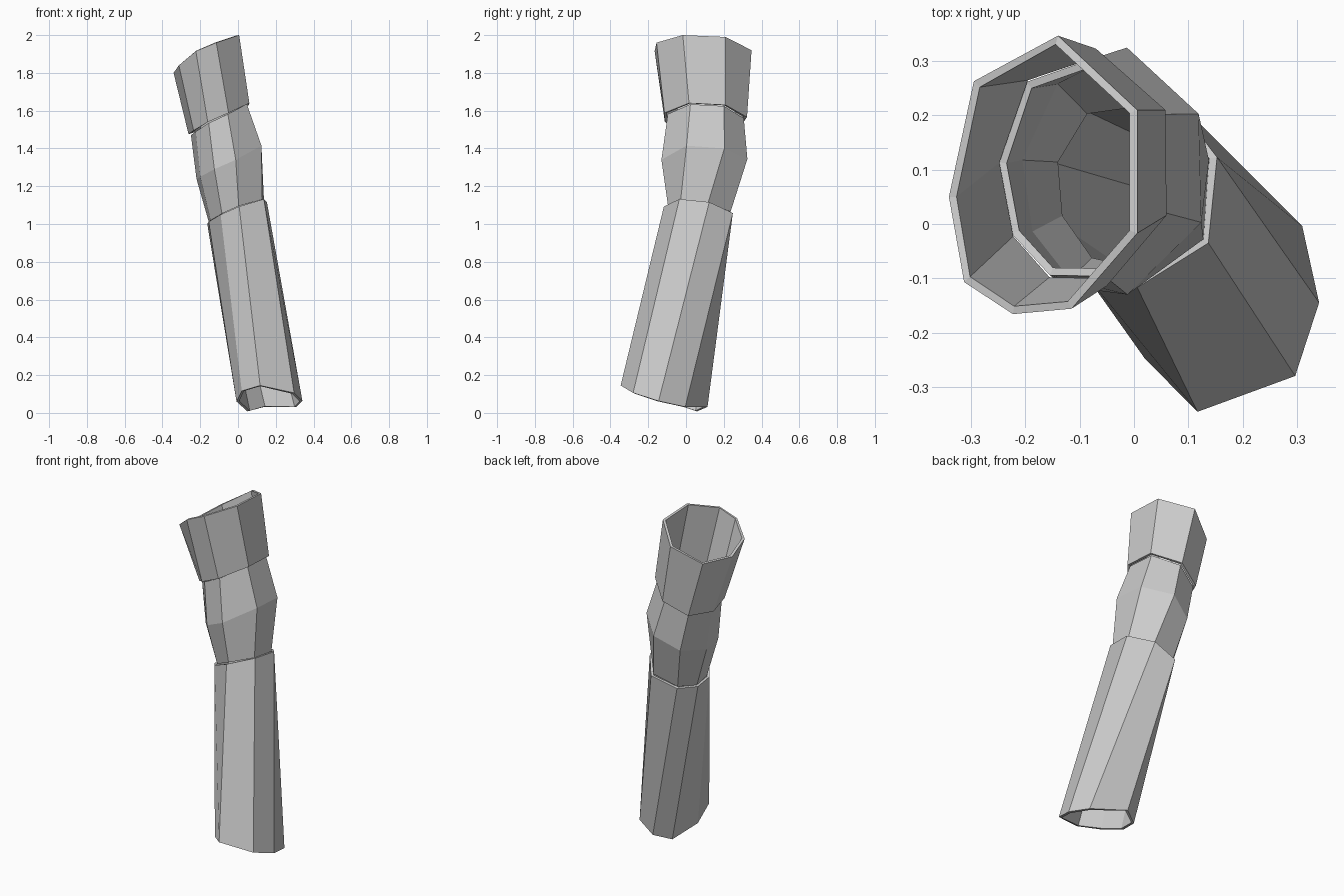
import bpy
import bmesh

old = bpy.data.objects.get("Cube")
if old:
    bpy.data.objects.remove(old, do_unlink=True)

# One plain grey for the whole sleeve
grey = bpy.data.materials.new("plain_grey")
grey.use_nodes = True
colour = (0.6, 0.6, 0.6, 1)
grey.diffuse_color = colour
grey.node_tree.nodes["Principled BSDF"].inputs["Base Color"].default_value = colour


def tube(name, rings, wall=0.014):
    """Loft eight-sided rings, listed top to bottom, into an open thick-walled tube."""
    bm = bmesh.new()
    loops = [[bm.verts.new(p) for p in ring] for ring in rings]
    for upper, lower in zip(loops, loops[1:]):
        for i in range(len(upper)):
            j = (i + 1) % len(upper)
            bm.faces.new((upper[i], lower[i], lower[j], upper[j]))
    bm.normal_update()
    mesh = bpy.data.meshes.new(name)
    bm.to_mesh(mesh)
    bm.free()
    mesh.materials.append(grey)
    obj = bpy.data.objects.new(name, mesh)
    bpy.context.collection.objects.link(obj)
    shell = obj.modifiers.new("wall", 'SOLIDIFY')
    shell.thickness = wall
    shell.offset = -1
    shell.use_even_offset = True
    return obj


# Flared cuff at the top
cuff_top = [(-.14, .347, 1.92), (-.295, .263, 1.825), (-.341, .05, 1.80), (-.313, -.107, 1.84),
            (-.223, -.166, 1.915), (-.115, -.156, 1.96), (.006, -.017, 2), (.006, .21, 1.99)]
cuff_base = [(-.07, .323, 1.566), (-.207, .275, 1.495), (-.262, .114, 1.476), (-.235, -.03, 1.495),
             (-.16, -.112, 1.54), (-.05, -.114, 1.588), (.06, .016, 1.64), (.058, .21, 1.63)]
tube("upper_cuff", [cuff_top, cuff_base])

# Bulging elbow section
cx, cy = -.1, .108
elbow_top = [(cx + (x - cx) * .92, cy + (y - cy) * .92, z - .006) for x, y, z in cuff_base]
elbow_bulge = [(-.013, .325, 1.344), (-.15, .27, 1.27), (-.22, .12, 1.24), (-.2, -.02, 1.25),
               (-.125, -.115, 1.29), (-.012, -.13, 1.34), (.124, .003, 1.415), (.119, .203, 1.4)]
elbow_base = [(.05, .236, 1.065), (-.095, .215, 1.02), (-.154, .117, 1.008), (-.145, .01, 1.02),
              (-.085, -.075, 1.055), (.004, -.095, 1.095), (.128, -.028, 1.13), (.138, .118, 1.115)]
tube("elbow_section", [elbow_top, elbow_bulge, elbow_base])

# Long lower sleeve
sleeve_top = [(.058, .248, 1.058), (-.1, .228, 1.015), (-.163, .12, 1.003), (-.155, 0, 1.012),
              (-.092, -.09, 1.05), (.006, -.117, 1.093), (.137, -.035, 1.132), (.153, .123, 1.116)]
sleeve_base = [(.31, -.004, .032), (.14, .114, .032), (.05, .058, .008), (-.008, -.1, .06),
               (.02, -.248, .116), (.117, -.346, .145), (.297, -.28, .106), (.341, -.145, .063)]
tube("lower_sleeve", [sleeve_top, sleeve_base])
